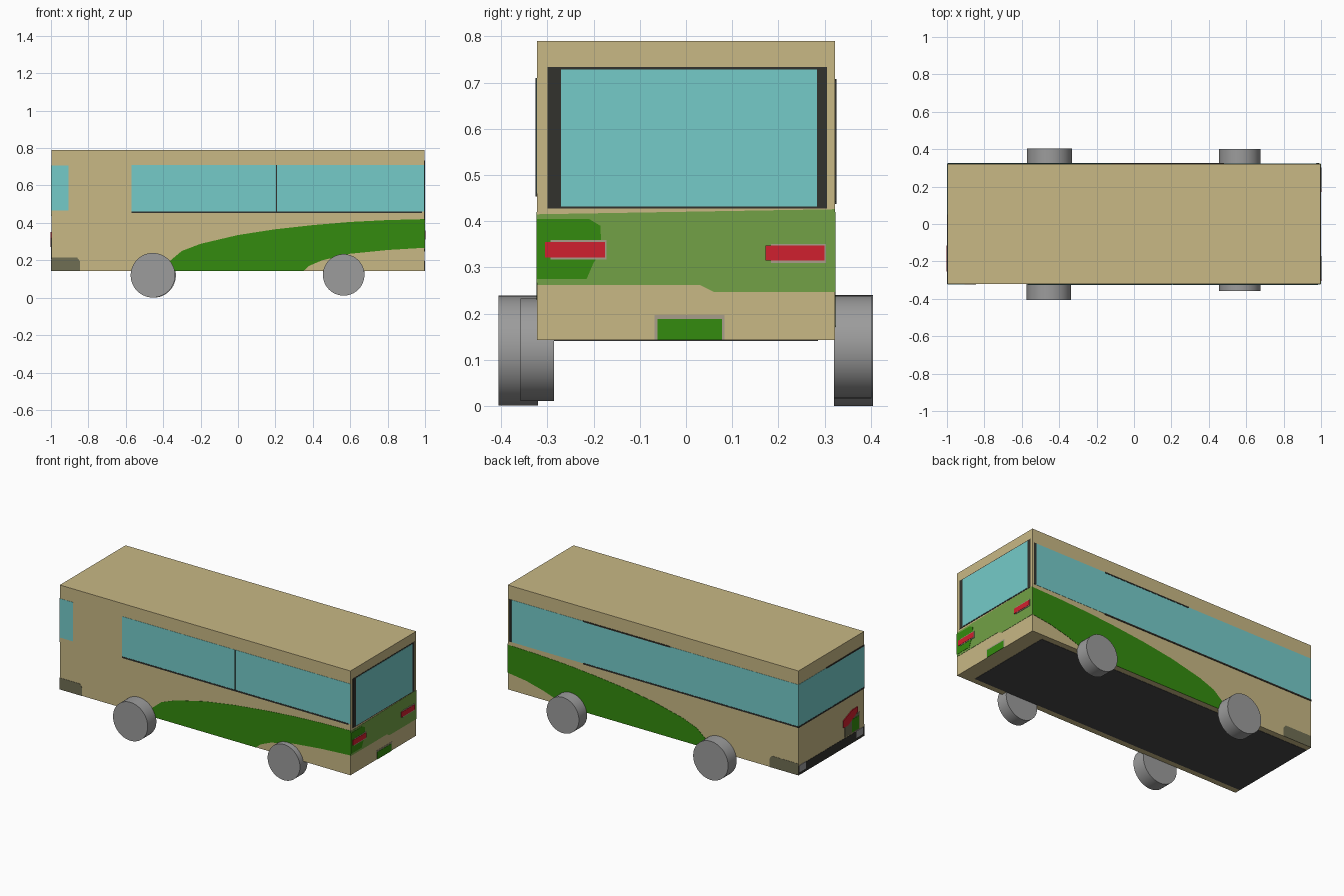
import bpy
import bmesh
import math
from mathutils import Vector

if "Cube" in bpy.data.objects:
    bpy.data.objects.remove(bpy.data.objects["Cube"], do_unlink=True)

X, Y, BOTTOM, TOP = 0.997, 0.322, 0.143, 0.79   # body half sizes and heights
STEP = 0.0015                                   # thickness of one paint layer


def material(name, *rgb):
    lin = [((c / 255 + 0.055) / 1.055) ** 2.4 for c in rgb] + [1]
    mat = bpy.data.materials.new(name)
    mat.use_nodes = True
    mat.diffuse_color = lin
    bsdf = next(n for n in mat.node_tree.nodes if n.type == "BSDF_PRINCIPLED")
    bsdf.inputs["Base Color"].default_value = lin
    return mat


tan = material("tan paint", 200, 184, 133)
glass = material("pale blue glass", 117, 203, 201)
trim = material("dark trim", 50, 50, 45)
green = material("dark green", 52, 139, 14)
lime = material("light green", 114, 161, 70)
red = material("lamp red", 208, 32, 46)
grey = material("wheel grey", 156, 156, 156)
olive = material("olive grey", 112, 110, 84)
floor = material("underside grey", 72, 72, 72)
rim = material("warm grey", 168, 158, 138)

# Each body face maps flat coordinates (u, v) and a height d above the surface
FACES = {
    "right": lambda u, v, d: (u, -Y - d, v),
    "left": lambda u, v, d: (u, Y + d, v),
    "rear": lambda u, v, d: (X + d, u, v),
    "front": lambda u, v, d: (-X - d, u, v),
    "under": lambda u, v, d: (u, v, BOTTOM - d),
}


def finish(name, bm, mat):
    bmesh.ops.recalc_face_normals(bm, faces=bm.faces)
    mesh = bpy.data.meshes.new(name)
    bm.to_mesh(mesh)
    bm.free()
    mesh.materials.append(mat)
    obj = bpy.data.objects.new(name, mesh)
    bpy.context.collection.objects.link(obj)
    return obj


def plate(name, side, points, mat, layer=1):
    """Thin outline plate lying on one face of the body."""
    place = FACES[side]
    bm = bmesh.new()
    base = bm.faces.new([bm.verts.new(place(u, v, 0)) for u, v in points])
    top = bmesh.ops.extrude_face_region(bm, geom=[base])["geom"]
    shift = Vector(place(0, 0, STEP * layer)) - Vector(place(0, 0, 0))
    bmesh.ops.translate(bm, vec=shift,
                        verts=[v for v in top if isinstance(v, bmesh.types.BMVert)])
    return finish(name, bm, mat)


def panel(name, side, u0, u1, v0, v1, mat, layer=1):
    return plate(name, side, [(u0, v0), (u1, v0), (u1, v1), (u0, v1)], mat, layer)


# Body shell
bm = bmesh.new()
bmesh.ops.create_cube(bm, size=1)
bmesh.ops.scale(bm, vec=(2 * X, 2 * Y, TOP - BOTTOM), verts=bm.verts)
bmesh.ops.translate(bm, vec=(0, 0, (TOP + BOTTOM) / 2), verts=bm.verts)
finish("body", bm, tan)
panel("underside", "under", -X, 0.9, -0.285, 0.285, floor)

# Side windows with their trim lines
panel("right_front_window", "right", -X, -0.905, 0.465, 0.707, glass)
panel("right_window", "right", -0.57, X, 0.46, 0.71, glass)
panel("right_window_sill", "right", -0.57, 0.985, 0.453, 0.462, trim, 2)
panel("right_window_post", "right", 0.202, 0.208, 0.46, 0.71, trim, 2)
panel("left_window", "left", -X, 0.975, 0.443, 0.705, glass)
panel("left_window_sill", "left", -X, 0.48, 0.437, 0.446, trim, 2)
panel("left_window_top_trim", "left", -0.12, 0.48, 0.7, 0.708, trim, 2)
panel("left_window_rear_post", "left", 0.972, 0.988, 0.443, 0.705, trim, 2)

# Sweeping green stripes and front corner patches on both sides
crest = [(X, 0.42), (0.8, 0.415), (0.6, 0.405), (0.4, 0.388), (0.2, 0.366),
         (0, 0.335), (-0.2, 0.288), (-0.3, 0.25), (-0.36, 0.2), (-0.39, BOTTOM)]
right_hem = [(0.35, BOTTOM), (0.38, 0.17), (0.45, 0.2), (0.6, 0.235), (0.8, 0.255), (X, 0.267)]
left_hem = [(0.55, BOTTOM), (0.65, 0.165), (0.75, 0.2), (0.87, 0.23), (X, 0.247)]
for side, hem in (("right", right_hem), ("left", left_hem)):
    plate(side + "_stripe", side, crest + hem, green)
    back = -0.845 if side == "right" else -0.8
    plate(side + "_corner_patch", side,
          [(-X, BOTTOM), (back, BOTTOM), (back, 0.195), (back - 0.015, 0.215), (-X, 0.215)], olive)

# Rear window, band, lamps and number plate
panel("rear_window_frame", "rear", -0.3, 0.305, 0.427, 0.733, trim)
panel("rear_window", "rear", -0.27, 0.283, 0.432, 0.728, glass, 2)
plate("rear_band", "rear", [(-Y, 0.262), (0.03, 0.262), (0.06, 0.247), (Y, 0.247),
                            (Y, 0.426), (-Y, 0.415)], lime)
plate("rear_band_patch", "rear", [(-Y, 0.275), (-0.215, 0.275), (-0.2, 0.31), (-0.183, 0.335),
                                  (-0.185, 0.39), (-0.21, 0.405), (-Y, 0.405)], green, 2)
for name, u0, u1, v0, v1 in (("right", -0.305, -0.175, 0.322, 0.355),
                             ("left", 0.172, 0.3, 0.315, 0.347)):
    panel(name + "_tail_lamp_rim", "rear", u0 + 0.012, u1 + 0.003, v0 - 0.005, v1 + 0.004, rim, 3)
    panel(name + "_tail_lamp", "rear", u0, u1, v0, v1, red, 4)
panel("number_plate_rim", "rear", -0.068, 0.083, BOTTOM, 0.197, rim)
panel("number_plate", "rear", -0.062, 0.078, BOTTOM, 0.189, green, 2)

# Windscreen, bumper, lamps and front markings
panel("windscreen", "front", -Y, Y, 0.445, 0.705, glass)
panel("windscreen_sill", "front", -Y, Y, 0.437, 0.446, trim, 2)
panel("windscreen_top_trim", "front", -Y, 0.05, 0.7, 0.708, trim, 2)
panel("front_bumper", "front", -Y, Y, BOTTOM, 0.2, trim)
for u in (-0.275, 0.285):
    panel("headlamp", "front", u - 0.032, u + 0.032, 0.16, 0.202, grey, 2)
panel("front_patch", "front", -0.275, -0.13, 0.205, 0.31, olive)
panel("front_green_mark", "front", -0.265, -0.2, 0.21, 0.29, green, 2)
plate("front_red_mark", "front", [(-0.115, 0.27), (-0.16, 0.27), (-0.255, 0.32),
                                  (-0.255, 0.35), (-0.2, 0.35), (-0.115, 0.315)], red, 3)

# Wheels: name, x, inner y, outer y, radius, axle height
for name, x, y0, y1, r, z in (
        ("front_right_wheel", -0.455, -0.32, -0.405, 0.119, 0.12),
        ("front_left_wheel", -0.452, 0.32, 0.404, 0.12, 0.12),
        ("rear_right_wheel", 0.565, -0.285, -0.358, 0.111, 0.122),
        ("rear_left_wheel", 0.565, 0.32, 0.401, 0.111, 0.128)):
    bm = bmesh.new()
    bmesh.ops.create_cone(bm, cap_ends=True, segments=48, radius1=r, radius2=r, depth=abs(y1 - y0))
    bmesh.ops.rotate(bm, verts=bm.verts, matrix=Vector((0, 0, 1)).rotation_difference(
        Vector((0, 1, 0))).to_matrix())
    bmesh.ops.translate(bm, vec=(x, (y0 + y1) / 2, z), verts=bm.verts)
    wheel = finish(name, bm, grey)
    bpy.ops.object.select_all(action="DESELECT")
    wheel.select_set(True)
    bpy.context.view_layer.objects.active = wheel
    bpy.ops.object.shade_smooth_by_angle(angle=math.radians(35))
